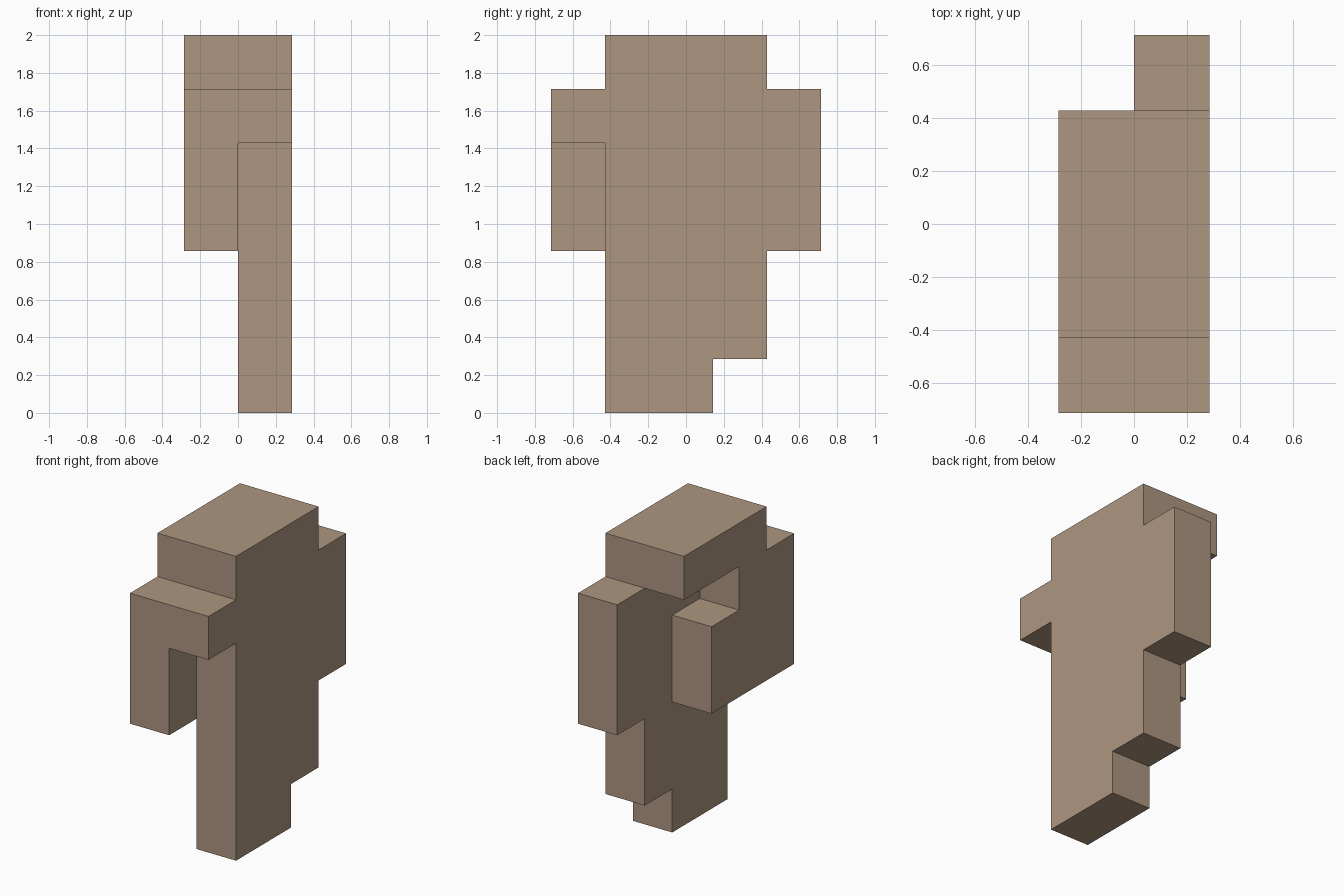
import bpy, bmesh
from mathutils import Vector

if "Cube" in bpy.data.objects:
    bpy.data.objects.remove(bpy.data.objects["Cube"])

U = 2 / 7  # edge of one cube cell

clay = bpy.data.materials.new("warm_clay")
clay.diffuse_color = (0.42, 0.305, 0.22, 1)
clay.use_nodes = True
clay.node_tree.nodes["Principled BSDF"].inputs["Base Color"].default_value = clay.diffuse_color

# Filled rows of each half as (z start, z end, y start, y end), in cells
left_half = [(3, 5, 0, 3), (5, 6, 0, 2), (6, 7, 1, 4)]
right_half = [(0, 1, 1, 3), (1, 3, 1, 4), (3, 5, 1, 5), (5, 6, 0, 5), (6, 7, 1, 4)]

cells = {(x, y, z)
         for x, rows in enumerate((left_half, right_half))
         for z0, z1, y0, y1 in rows
         for z in range(z0, z1)
         for y in range(y0, y1)}

# Outer skin only: add a square wherever a cell has no neighbour
bm = bmesh.new()
for cell in cells:
    for axis in range(3):
        for side in (0, 1):
            near = list(cell)
            near[axis] += 2 * side - 1
            if tuple(near) in cells:
                continue
            b, c = (axis + 1) % 3, (axis + 2) % 3
            corners = []
            for i, j in ((0, 0), (1, 0), (1, 1), (0, 1)):
                p = Vector(cell)
                p[axis] += side
                p[b] += i
                p[c] += j
                corners.append(bm.verts.new((p - Vector((1, 2.5, 0))) * U))
            bm.faces.new(corners if side else corners[::-1])

# Weld and merge flat areas into clean faces
bmesh.ops.remove_doubles(bm, verts=bm.verts[:], dist=0.001)
bmesh.ops.dissolve_limit(bm, angle_limit=0.01, verts=bm.verts[:], edges=bm.edges[:])

mesh = bpy.data.meshes.new("stepped_block_body")
bm.to_mesh(mesh)
bm.free()
mesh.materials.append(clay)
body = bpy.data.objects.new("stepped_block_body", mesh)
bpy.context.collection.objects.link(body)
